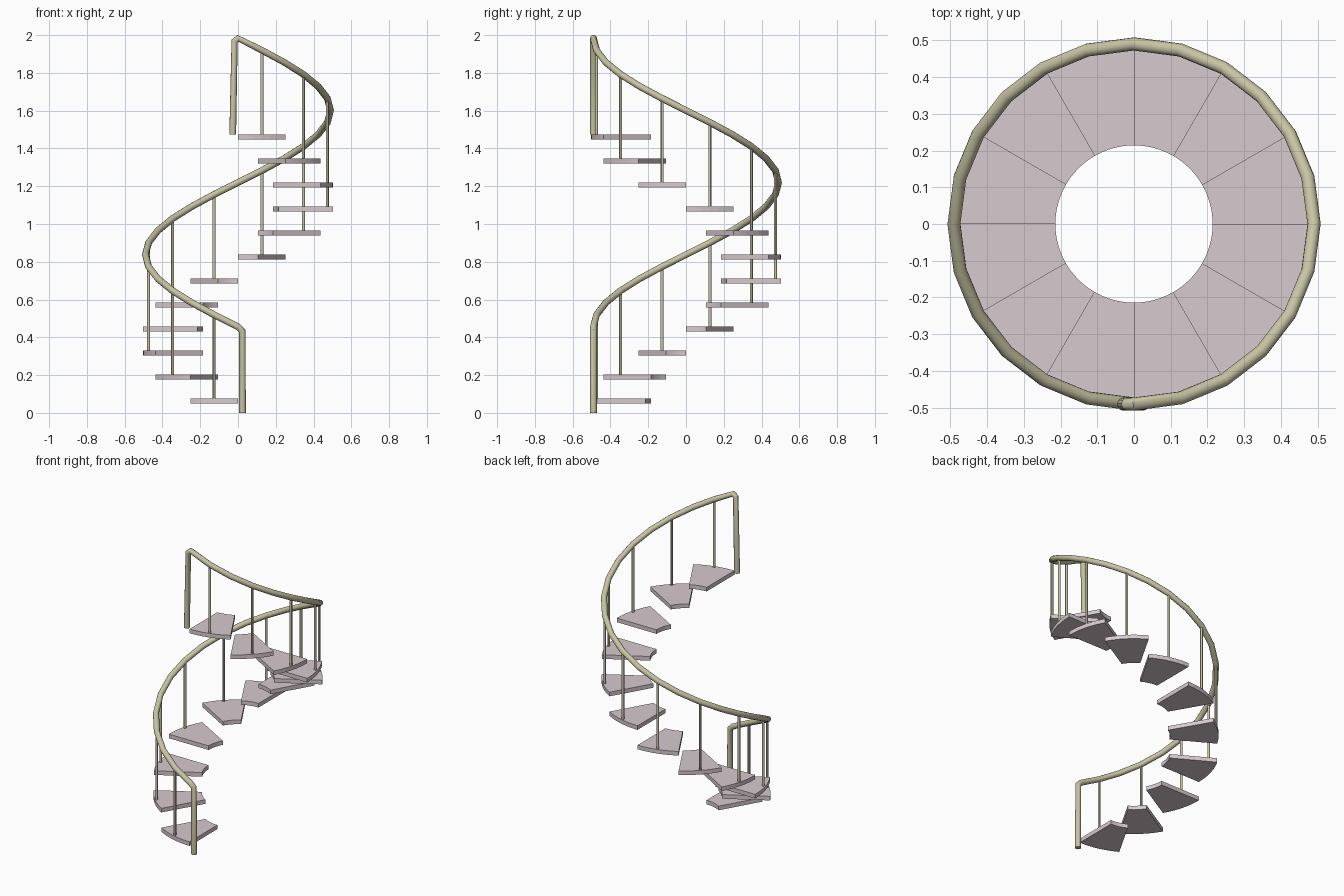
import bpy, bmesh
from math import sin, cos, radians

if "Cube" in bpy.data.objects:
    bpy.data.objects.remove(bpy.data.objects["Cube"])

STEPS = 12
RISE = 0.127          # height between treads
R_IN, R_OUT, R_RAIL = 0.214, 0.503, 0.49
THICK = 0.027


def material(name, rgb):
    m = bpy.data.materials.new(name)
    m.diffuse_color = (*rgb, 1)
    m.use_nodes = True
    m.node_tree.nodes["Principled BSDF"].inputs["Base Color"].default_value = m.diffuse_color
    return m


tread_mat = material("tread_pink", (0.68, 0.59, 0.62))
rail_mat = material("rail_tan", (0.58, 0.55, 0.37))


def polar(r, deg, z):
    # stair turns clockwise, starting at the front (-y)
    a = radians(-90 - deg)
    return (r * cos(a), r * sin(a), z)


def rail_z(deg):
    return 0.456 + 1.527 * deg / 360


def tread(i, segs=6):
    # wedge with curved inner and outer edges
    z = 0.05 + RISE * i
    angles = [30 * i + 30 * k / segs for k in range(segs + 1)]
    outline = [polar(R_OUT, a, z) for a in angles]
    outline += [polar(R_IN, a, z) for a in reversed(angles)]
    bm = bmesh.new()
    face = bm.faces.new([bm.verts.new(p) for p in outline])
    top = bmesh.ops.extrude_face_region(bm, geom=[face])["geom"]
    bmesh.ops.translate(bm, vec=(0, 0, THICK),
                        verts=[v for v in top if isinstance(v, bmesh.types.BMVert)])
    bmesh.ops.recalc_face_normals(bm, faces=bm.faces)
    me = bpy.data.meshes.new("tread")
    bm.to_mesh(me)
    bm.free()
    me.materials.append(tread_mat)
    ob = bpy.data.objects.new(f"tread_{i + 1}", me)
    bpy.context.collection.objects.link(ob)


def baluster(i):
    # thin rod from the middle of the tread up into the rail
    deg = 30 * i + 15
    z0, z1 = 0.06 + RISE * i, rail_z(deg)
    bpy.ops.mesh.primitive_cylinder_add(vertices=12, radius=0.008, depth=z1 - z0,
                                        location=polar(R_RAIL, deg, (z0 + z1) / 2))
    ob = bpy.context.object
    ob.name = f"baluster_{i + 1}"
    ob.data.materials.append(rail_mat)
    bpy.ops.object.shade_smooth_by_angle()


for n in range(STEPS):
    tread(n)
    baluster(n)

# handrail: bottom post, helix and top post in one swept tube
path = [(0.024, -R_RAIL, 0), (0.022, -R_RAIL, 0.435)]
path += [polar(R_RAIL, 15 * k, rail_z(15 * k)) for k in range(25)]
path += [(-0.018, -R_RAIL, 1.968), (-0.028, -R_RAIL, 1.473)]
cu = bpy.data.curves.new("handrail", "CURVE")
cu.dimensions = "3D"
cu.bevel_depth = 0.018
cu.bevel_resolution = 4
cu.use_fill_caps = True
sp = cu.splines.new("POLY")
sp.points.add(len(path) - 1)
for pt, co in zip(sp.points, path):
    pt.co = (*co, 1)
cu.materials.append(rail_mat)
rail = bpy.data.objects.new("handrail", cu)
bpy.context.collection.objects.link(rail)
bpy.ops.object.select_all(action="DESELECT")
rail.select_set(True)
bpy.context.view_layer.objects.active = rail
bpy.ops.object.convert(target="MESH")
bpy.ops.object.shade_smooth_by_angle(angle=radians(40))
